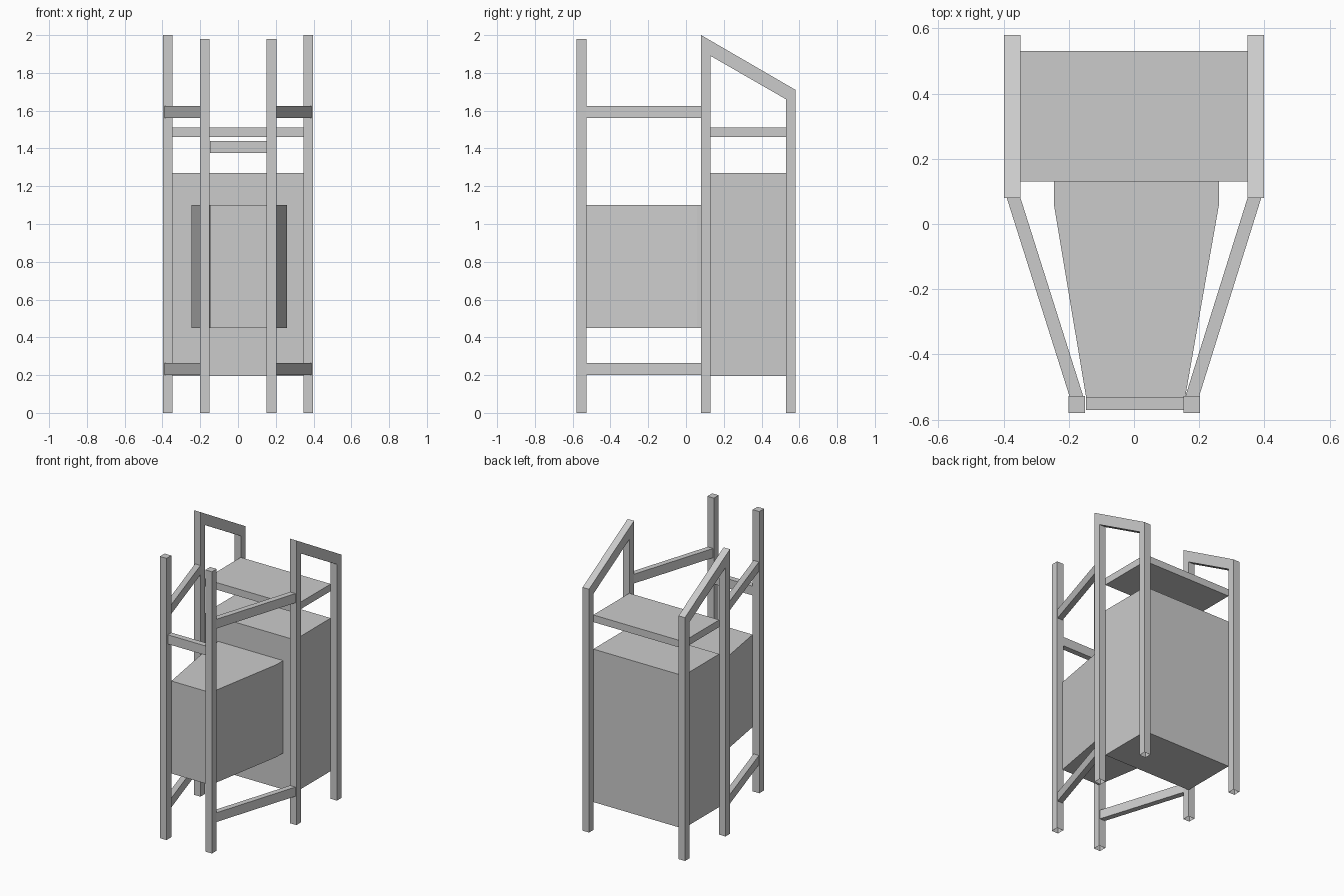
import bpy, bmesh
from mathutils import Vector

cube = bpy.data.objects.get("Cube")
if cube:
    bpy.data.objects.remove(cube, do_unlink=True)

# One plain grey for everything
grey = bpy.data.materials.new("plain grey")
grey.use_nodes = True
colour = (0.6, 0.6, 0.6, 1)
grey.diffuse_color = colour
grey.node_tree.nodes["Principled BSDF"].inputs["Base Color"].default_value = colour


def prism(name, outline, direction, open_base=False):
    """Extrude a flat outline along a direction; optionally leave the floor faces open."""
    bm = bmesh.new()
    face = bm.faces.new([bm.verts.new(p) for p in outline])
    ext = bmesh.ops.extrude_face_region(bm, geom=[face], use_keep_orig=True)
    moved = [g for g in ext["geom"] if isinstance(g, bmesh.types.BMVert)]
    bmesh.ops.translate(bm, verts=moved, vec=Vector(direction))
    bmesh.ops.recalc_face_normals(bm, faces=bm.faces)
    if open_base:
        floor = [f for f in bm.faces if all(v.co.z < 0.001 for v in f.verts)]
        bmesh.ops.delete(bm, geom=floor, context="FACES_ONLY")
    mesh = bpy.data.meshes.new(name)
    bm.to_mesh(mesh)
    bm.free()
    mesh.materials.append(grey)
    obj = bpy.data.objects.new(name, mesh)
    bpy.context.collection.objects.link(obj)
    return obj


def plan(name, points, z0, z1, open_base=False):
    """Part with a plan outline between two heights."""
    return prism(name, [(x, y, z0) for x, y in points], (0, 0, z1 - z0), open_base)


def box(name, x0, x1, y0, y1, z0, z1, open_base=False):
    return plan(name, [(x0, y0), (x1, y0), (x1, y1), (x0, y1)], z0, z1, open_base)


# Side frame: two legs joined by a sloping top bar
frame = [(0.08, 0), (0.08, 2), (0.58, 1.71), (0.58, 0),
         (0.53, 0), (0.53, 1.66), (0.13, 1.89), (0.13, 0)]

for side, s, shift in (("left", 1, 0.005), ("right", -1, -0.003)):
    prism(side + "_side_frame", [(s * 0.348, y, z) for y, z in frame],
          (s * 0.05, 0, 0), True)
    inner, outer = sorted((s * 0.147 + shift, s * 0.198 + shift))
    box(side + "_front_post", inner, outer, -0.58, -0.527, 0, 1.98, True)
    # Slanted rails from front post to side frame
    rail = [(s * 0.153 + shift, -0.527), (s * 0.195 + shift, -0.527),
            (s * 0.39, 0.08), (s * 0.348, 0.08)]
    for level, z in (("lower", 0.2), ("upper", 1.56)):
        plan(f"{side}_{level}_rail", rail, z, z + 0.065)

# Bar between the front posts
box("front_crossbar", -0.147, 0.153, -0.57, -0.53, 1.375, 1.44)

# Rear cabinet with a shelf above it
box("rear_cabinet", -0.35, 0.35, 0.13, 0.53, 0.195, 1.27)
box("rear_shelf", -0.35, 0.35, 0.13, 0.53, 1.46, 1.51)

# Tapered front cabinet
plan("front_cabinet", [(-0.147, -0.53), (0.157, -0.53), (0.26, 0.057),
                       (0.26, 0.13), (-0.245, 0.13), (-0.245, 0.057)], 0.45, 1.10)
